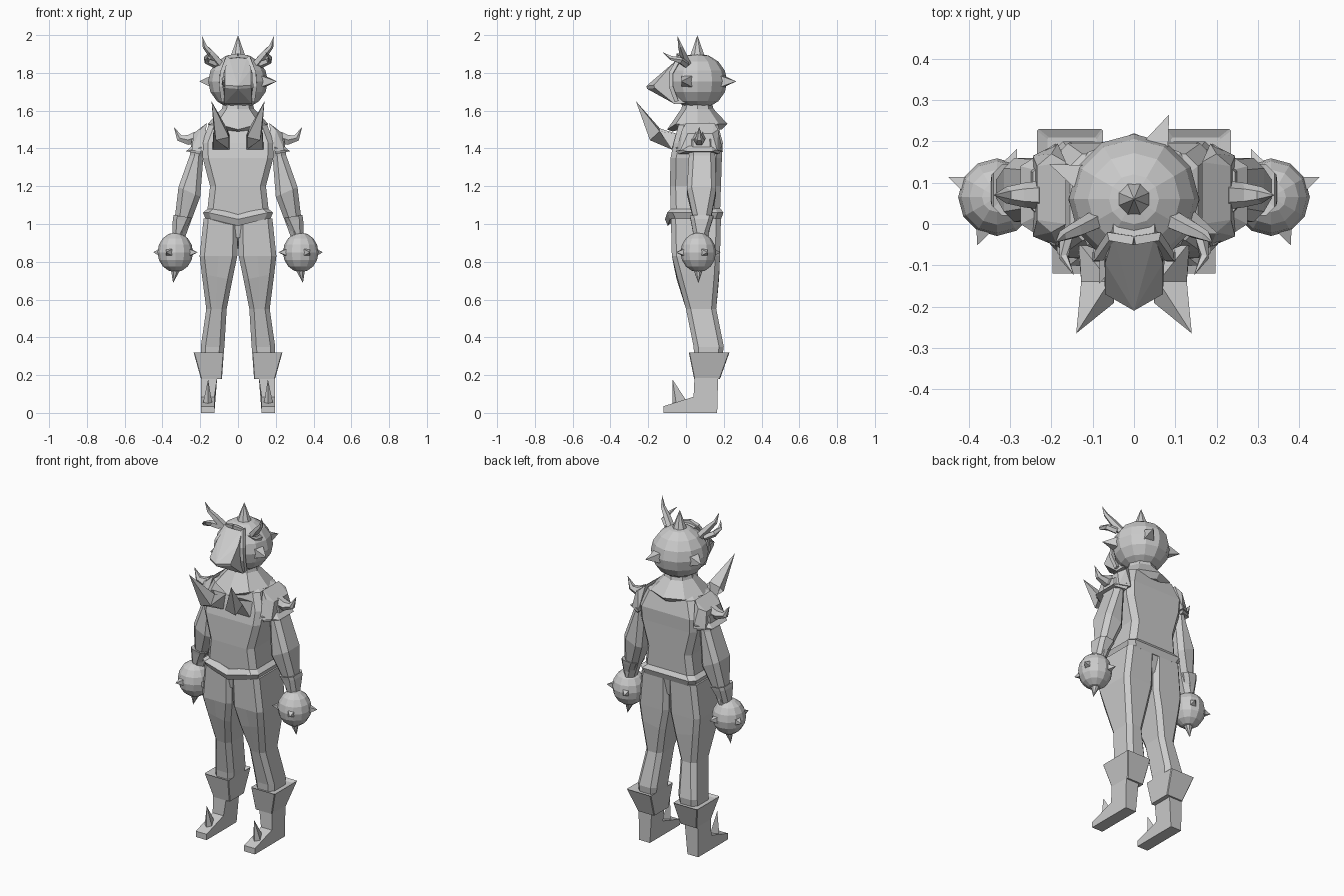
import bpy, bmesh
from math import sin, cos, pi, radians
from mathutils import Vector

if "Cube" in bpy.data.objects:
    bpy.data.objects.remove(bpy.data.objects["Cube"])


def finish(bm, name, pair=False):
    """Turn a bmesh into an object; pair=True also makes its mirror image."""
    for side, s in ((("left_", 1), ("right_", -1)) if pair else (("", 1),)):
        b = bm.copy()
        for v in b.verts:
            v.co.x *= s
        bmesh.ops.recalc_face_normals(b, faces=b.faces)
        me = bpy.data.meshes.new(side + name)
        b.to_mesh(me)
        b.free()
        bpy.context.collection.objects.link(bpy.data.objects.new(side + name, me))
    bm.free()


def add_loft(bm, rings):
    """Skin rings of equal length; a one-point last ring makes a tip."""
    rs = [[bm.verts.new(p) for p in r] for r in rings]
    n = len(rs[0])
    for a, b in zip(rs, rs[1:]):
        for i in range(n):
            j = (i + 1) % n
            if len(b) == 1:
                bm.faces.new((a[i], a[j], b[0]))
            else:
                bm.faces.new((a[i], a[j], b[j], b[i]))
    bm.faces.new(rs[0])
    if len(rs[-1]) > 1:
        bm.faces.new(rs[-1])


def loft(name, rings, pair=False):
    bm = bmesh.new()
    add_loft(bm, rings)
    finish(bm, name, pair)


def box_ring(x0, x1, y0, y1, z, c=0.02, tilt=0, dip=0):
    """Chamfered rectangle; tilt drops the inner side, dip lowers the front middle."""
    m = (x0 + x1) / 2
    pts = [(x0 + c, y0), (m, y0 - dip / 3), (x1 - c, y0), (x1, y0 + c), (x1, y1 - c),
           (x1 - c, y1), (x0 + c, y1), (x0, y1 - c), (x0, y0 + c)]
    return [(x, y, z + tilt * (x - m) - (dip if i == 1 else 0)) for i, (x, y) in enumerate(pts)]


def add_horn(bm, path, radii, n=4):
    """Tapering spike along a path, pointed when there is no last radius."""
    path = [Vector(p) for p in path]
    rings = []
    for i, p in enumerate(path):
        if i >= len(radii):
            rings.append([p])
            continue
        t = (path[min(i + 1, len(path) - 1)] - path[max(i - 1, 0)]).normalized()
        u = t.cross(Vector((0, 1, 0)) if abs(t.y) < 0.8 else Vector((1, 0, 0))).normalized()
        w = t.cross(u)
        rings.append([p + radii[i] * (u * cos(a) + w * sin(a))
                      for a in (2 * pi * (k + 0.5) / n for k in range(n))])
    add_loft(bm, rings)


def horn(name, path, radii, n=4, pair=True):
    bm = bmesh.new()
    add_horn(bm, path, radii, n)
    finish(bm, name, pair)


def hull(name, pts, pair=False):
    bm = bmesh.new()
    for p in pts:
        bm.verts.new(p)
    bmesh.ops.convex_hull(bm, input=bm.verts[:])
    finish(bm, name, pair)


def spiked_ball(name, c, r, rz, turn, pole, reach, pair=False):
    """Faceted ball with four spikes round the middle and one on a pole."""
    bm = bmesh.new()
    bmesh.ops.create_uvsphere(bm, u_segments=12, v_segments=8, radius=1)
    c = Vector(c)
    for v in bm.verts:
        v.co = c + Vector((v.co.x * r, v.co.y * r, v.co.z * rz))
    for k in range(4):
        a = radians(turn + 90 * k)
        d = Vector((cos(a), sin(a), 0))
        add_horn(bm, (c + d * r * 0.92, c + d * reach), [r * 0.26])
    add_horn(bm, (c + Vector((0, 0, 0.92 * pole / abs(pole) * rz)), c + Vector((0.012 * pair, 0, pole))),
             [r * 0.26], 8)
    finish(bm, name, pair)


# Helmeted head with visor, frame and horns
spiked_ball("head", (0, 0.06, 1.755), 0.158, 0.148, -22.5, 0.245, 0.222)
hull("visor", [(s * x, y, z) for s in (-1, 1) for x, y, z in
               ((.05, -.03, 1.885), (.07, -.095, 1.82), (.07, -.13, 1.775), (.07, -.17, 1.735),
                (.0, -.21, 1.73), (.0, -.205, 1.715), (.07, -.165, 1.72), (.075, -.06, 1.635),
                (.07, .03, 1.64), (.05, .05, 1.87))])
horn("visor_frame", [(0, -.04, 1.892), (.055, -.03, 1.882), (.085, -.078, 1.80),
                     (.09, -.08, 1.73), (.078, -.05, 1.65)], [.015] * 5)
horn("tall_horn", [(.09, .01, 1.84), (.14, -.015, 1.90), (.175, -.03, 1.94), (.19, -.045, 1.995)],
     [.025, .02, .013], 5)
horn("curled_horn", [(.12, .0, 1.845), (.165, -.03, 1.865), (.17, -.08, 1.88), (.145, -.125, 1.91)],
     [.02, .018, .012], 5)

# Flared collar
loft("collar", [[(r * cos(a), .06 + r * sin(a), z - (dip if k == 6 else 0))
                 for k, a in ((k, pi * k / 4) for k in range(8))]
                for r, z, dip in ((.075, 1.65, 0), (.085, 1.61, 0), (.16, 1.53, .03), (.13, 1.5, .01))])

# Torso, belt and pelvis
loft("torso", [box_ring(-x, x, y0, y1, z, .03) for x, y0, y1, z in
               ((.165, -.08, .18, 1.05), (.148, -.085, .185, 1.2), (.187, -.082, .19, 1.35),
                (.19, -.065, .195, 1.43), (.155, -.04, .17, 1.525), (.1, 0, .13, 1.55))])
loft("belt", [box_ring(-x, x, y0, y1, z, .03, 0, .035) for x, y0, y1, z in
              ((.17, -.085, .185, 1.025), (.186, -.1, .198, 1.06), (.155, -.075, .18, 1.085))])
loft("pelvis", [box_ring(-x, x, y0, y1, z, .03) for x, y0, y1, z in
                ((.02, -.01, .12, .87), (.1, -.06, .165, .93), (.175, -.08, .185, 1.05))])

# Legs, boot cuffs, boots and toe spikes
loft("leg", [box_ring(x0, x1, y0, y1, z, .025, t) for x0, x1, y0, y1, z, t in
             ((0, .182, -.08, .185, 1.03, 0), (.004, .203, -.075, .18, .83, 0),
              (.03, .192, -.05, .175, .72, .2), (.06, .168, 0, .16, .55, 0),
              (.072, .197, .04, .2, .35, 0), (.09, .195, .05, .18, .2, 0))], True)
loft("boot_cuff", [box_ring(x0, x1, y0, y1, z, .004) for x0, x1, y0, y1, z in
                   ((.085, .196, .043, .18, .18), (.075, .235, .015, .23, .32),
                    (.09, .21, .03, .21, .31))], True)
sole = [(-.12, 0), (-.12, .035), (.04, .085), (.045, .19), (.17, .19), (.165, 0)]
loft("boot", [[(x - (.015 if x < .15 and z > .1 else 0), y, z) for y, z in sole]
              for x in (.125, .197)], True)
hull("toe_spike", [(.135, -.05, .04), (.16, -.072, .03), (.188, -.05, .04), (.16, .005, .06),
                   (.158, -.072, .178)], True)

# Arms, wrist cuffs and spiked ball hands
loft("arm", [box_ring(x0, x1, y0, y1, z, .025, t) for x0, x1, y0, y1, z, t in
             ((.165, .245, .01, .15, 1.45, 0), (.183, .255, .015, .155, 1.36, .1),
              (.2, .315, .005, .16, 1.17, .45), (.25, .335, .04, .13, 1.02, .2),
              (.28, .345, .04, .12, .93, 0))], True)
loft("wrist_cuff", [box_ring(x0, x1, y0, y1, z, .02, .15) for x0, x1, y0, y1, z in
                    ((.29, .348, .04, .115, .94), (.255, .345, .025, .14, 1.02),
                     (.245, .34, .02, .145, 1.04), (.27, .32, .04, .12, 1.035))], True)
spiked_ball("ball_hand", (.332, .065, .85), .094, .105, 22.5, -.163, .127, True)

# Shoulder pads with curved spikes, and long bent chest spikes
hull("shoulder_pad", [(.165, 0, 1.535), (.165, .15, 1.535), (.2, -.02, 1.5), (.2, .17, 1.5),
                      (.235, .01, 1.48), (.235, .14, 1.48), (.185, -.055, 1.385), (.185, .195, 1.385),
                      (.245, -.03, 1.39), (.245, .165, 1.39)], True)
hull("shoulder_flange", [(.19, -.055, 1.405), (.19, .195, 1.405), (.275, 0, 1.385), (.275, .14, 1.385),
                         (.2, -.04, 1.37), (.2, .175, 1.37), (.235, .02, 1.42), (.235, .13, 1.42)], True)
horn("shoulder_spike", [(.22, .07, 1.46), (.265, .07, 1.445), (.31, .07, 1.455), (.34, .07, 1.515)],
     [.035, .03, .02], 6)
horn("chest_spike", [(.09, -.06, 1.435), (.088, -.165, 1.475), (.14, -.265, 1.65)], [.062, .05])
